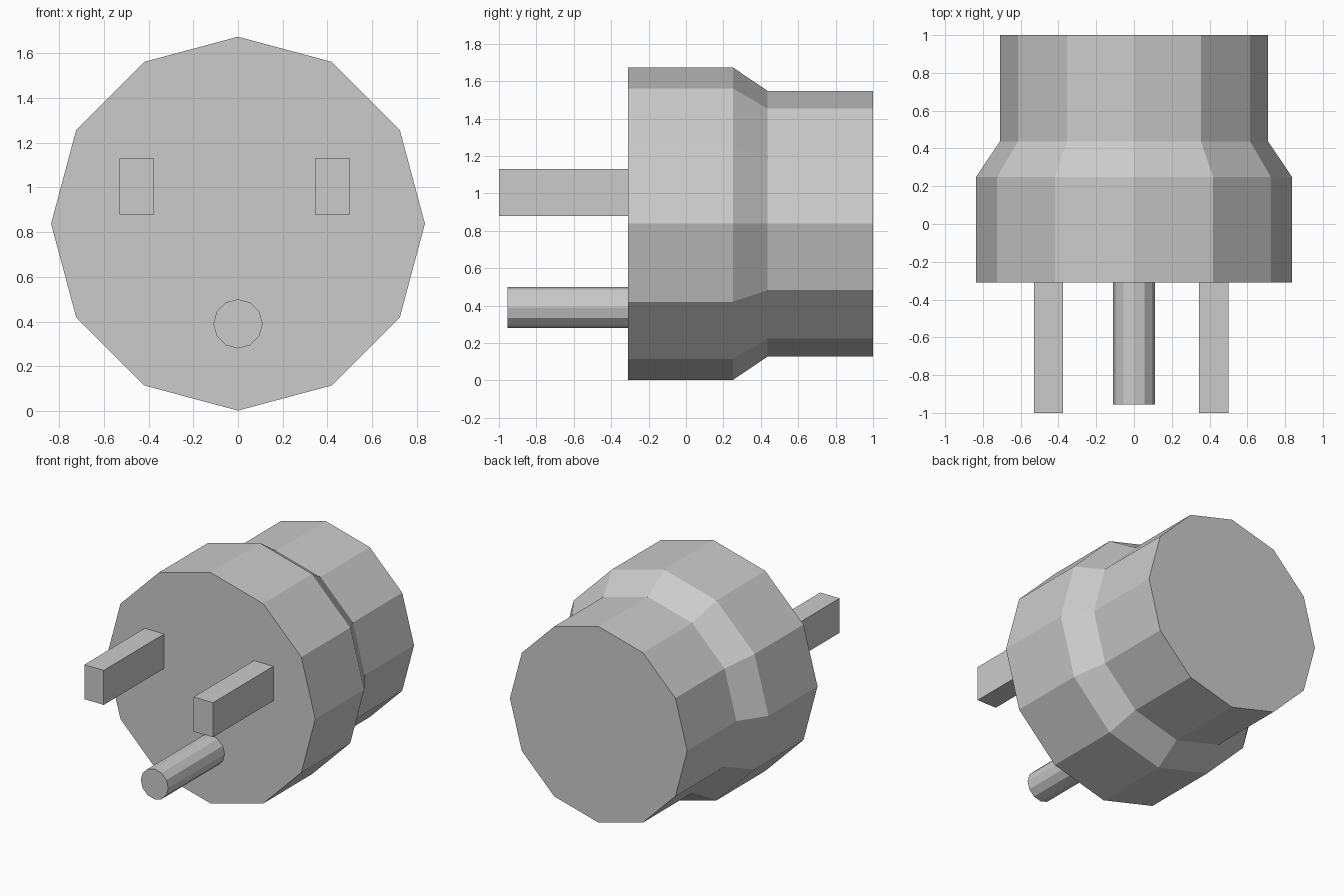
import bpy, bmesh
from math import sin, cos, tau

if "Cube" in bpy.data.objects:
    bpy.data.objects.remove(bpy.data.objects["Cube"])

SIDES = 12


def finish(name, bm):
    bmesh.ops.recalc_face_normals(bm, faces=bm.faces)
    mesh = bpy.data.meshes.new(name)
    bm.to_mesh(mesh)
    bm.free()
    obj = bpy.data.objects.new(name, mesh)
    bpy.context.collection.objects.link(obj)
    return obj


def turned(name, profile, z):
    """Closed faceted solid around the y axis; profile is (y, radius) pairs."""
    bm = bmesh.new()
    angles = [tau * i / SIDES for i in range(SIDES)]
    rings = [[bm.verts.new((r * cos(a), y, z + r * sin(a))) for a in angles]
             for y, r in profile]
    for low, high in zip(rings, rings[1:]):
        for i in range(SIDES):
            j = (i + 1) % SIDES
            bm.faces.new((low[i], low[j], high[j], high[i]))
    bm.faces.new(rings[0])
    bm.faces.new(rings[-1])
    return finish(name, bm)


def box(name, lo, hi):
    bm = bmesh.new()
    bmesh.ops.create_cube(bm, size=1)
    for v in bm.verts:
        v.co = [(a + b) / 2 + c * (b - a) for a, b, c in zip(lo, hi, v.co)]
    return finish(name, bm)


# Stepped plug body with a tapered shoulder
turned("plug_body", [(-0.31, 0.836), (0.25, 0.836), (0.437, 0.71), (1.0, 0.71)], 0.838)

# Round earth pin
turned("earth_pin", [(-0.955, 0.11), (-0.305, 0.11)], 0.39)

# Two flat blades
for name, x in (("left_blade", -0.53), ("right_blade", 0.345)):
    box(name, (x, -1.0, 0.88), (x + 0.155, -0.305, 1.13))
